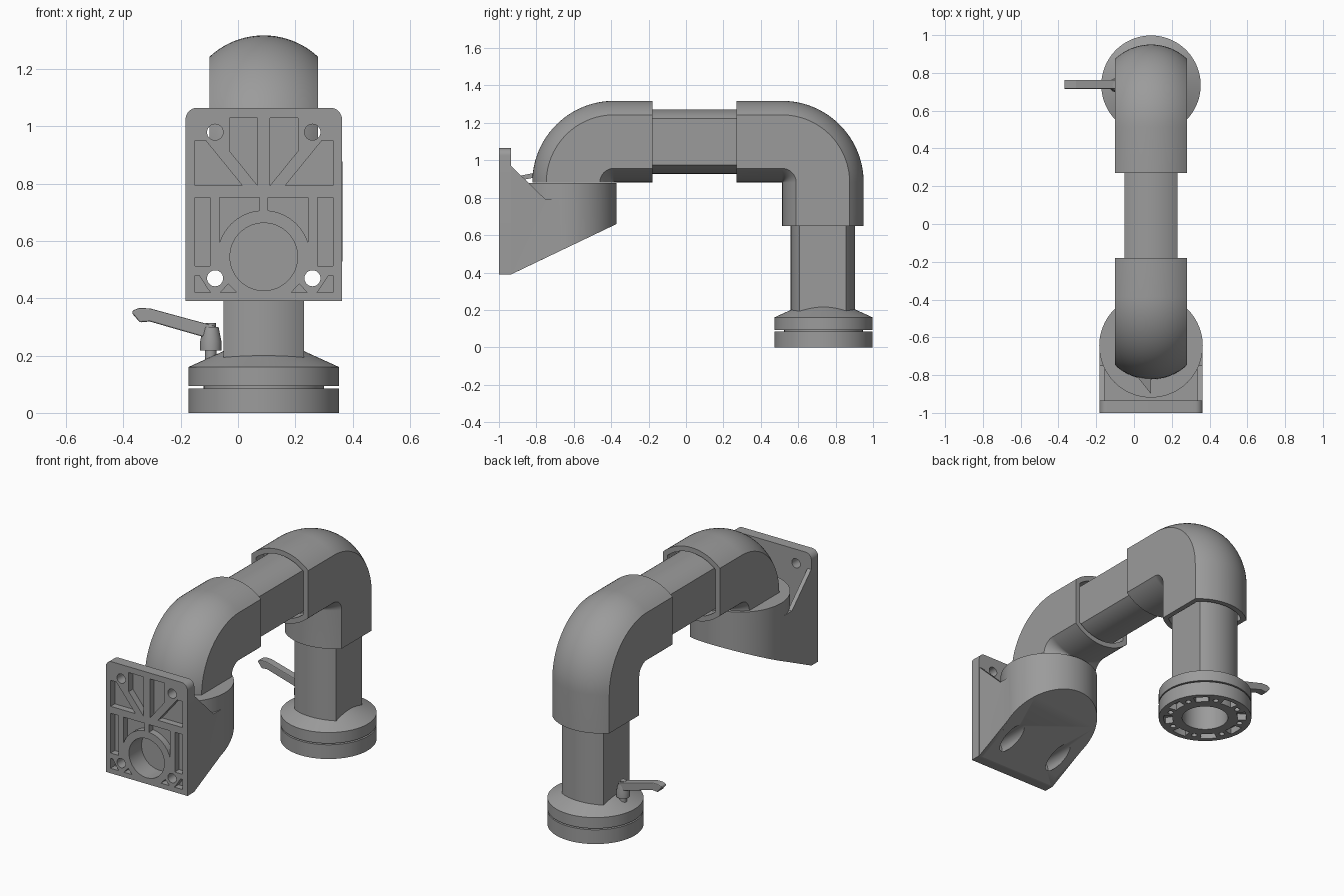
import bpy, bmesh
from math import sin, cos, pi, sqrt, asin, radians
from mathutils import Vector, Matrix

old = bpy.data.objects.get("Cube")
if old:
    bpy.data.objects.remove(old, do_unlink=True)

GREY = (0.33, 0.33, 0.33, 1)
mat = bpy.data.materials.new("mid_grey")
mat.use_nodes = True
mat.diffuse_color = GREY
bsdf = mat.node_tree.nodes["Principled BSDF"]
bsdf.inputs["Base Color"].default_value = GREY
bsdf.inputs["Roughness"].default_value = 0.6

CX = 0.09                 # centre line of the arm
BASE_Y, HUB_Y = 0.735, -0.645
ARM_Z = 1.1


def finish(name, bm):
    bmesh.ops.recalc_face_normals(bm, faces=bm.faces[:])
    me = bpy.data.meshes.new(name)
    bm.to_mesh(me)
    bm.free()
    ob = bpy.data.objects.new(name, me)
    bpy.context.collection.objects.link(ob)
    me.materials.append(mat)
    return ob


def smooth(ob, angle=30):
    bpy.ops.object.select_all(action='DESELECT')
    ob.select_set(True)
    bpy.context.view_layer.objects.active = ob
    bpy.ops.object.shade_smooth_by_angle(angle=radians(angle))


def boolean(ob, tool, operation):
    mod = ob.modifiers.new("cut", 'BOOLEAN')
    mod.operation, mod.object, mod.solver = operation, tool, 'EXACT'
    dg = bpy.context.evaluated_depsgraph_get()
    me = bpy.data.meshes.new_from_object(ob.evaluated_get(dg))
    ob.modifiers.clear()
    ob.data = me
    bpy.data.objects.remove(tool, do_unlink=True)


def prism(bm, pts, a, b, place):
    """Extrude a 2D outline from depth a to b; place(u, v, d) gives the position."""
    lo = [bm.verts.new(place(u, v, a)) for u, v in pts]
    hi = [bm.verts.new(place(u, v, b)) for u, v in pts]
    bm.faces.new(lo)
    bm.faces.new(hi)
    n = len(pts)
    for i in range(n):
        j = (i + 1) % n
        bm.faces.new((lo[i], lo[j], hi[j], hi[i]))


def along_y(u, v, d): return (CX + u, d, v)
def along_x(u, v, d): return (CX + d, u, v)
def along_z(u, v, d): return (CX + u, BASE_Y + v, d)


def arc(cu, cv, r, a0, a1, n):
    return [(cu + r * cos(a0 + (a1 - a0) * i / n), cv + r * sin(a0 + (a1 - a0) * i / n))
            for i in range(n + 1)]


def circle(cu, cv, r, n=48):
    return arc(cu, cv, r, 0, 2 * pi, n)[:-1]


def lathe(name, profile, x, y, n=96):
    """Closed turned part from (radius, height) pairs."""
    bm = bmesh.new()
    rings = [[bm.verts.new((x + u, y + v, z)) for u, v in circle(0, 0, r, n)] for r, z in profile]
    for a, b in zip(rings, rings[1:]):
        for i in range(n):
            bm.faces.new((a[i], a[i - 1], b[i - 1], b[i]))
    bm.faces.new(rings[0])
    bm.faces.new(rings[-1])
    return finish(name, bm)


# --- Arm tubing: flat sides with arched top and bottom ---
def barrel(half_w, half_h, rise, n=20):
    r = (half_w ** 2 + rise ** 2) / (2 * rise)
    a = asin(half_w / r)
    top = arc(0, half_h - r, r, pi / 2 - a, pi / 2 + a, n)
    return top + [(-u, -v) for u, v in top]


OUTER = barrel(0.19, 0.218, 0.075)
INNER = barrel(0.16, 0.188, 0.06)
PIPE = barrel(0.14, 0.172, 0.048)


def sweep(name, frames):
    """Each frame: (y, z, normal_y, normal_z, profile)."""
    bm = bmesh.new()
    rings = [[bm.verts.new((CX + u, y + v * ny, z + v * nz)) for u, v in prof]
             for y, z, ny, nz, prof in frames]
    n = len(rings[0])
    for a, b in zip(rings, rings[1:]):
        for i in range(n):
            bm.faces.new((a[i], a[i - 1], b[i - 1], b[i]))
    bm.faces.new(rings[0])
    bm.faces.new(rings[-1])
    ob = finish(name, bm)
    smooth(ob)
    return ob


def elbow(name, side, mouth_y, bend_y, end_z):
    R = 0.219
    cz, deep = ARM_Z - R, 0.08
    fr = [(mouth_y + side * deep, ARM_Z, 0, 1, INNER), (mouth_y, ARM_Z, 0, 1, INNER),
          (mouth_y, ARM_Z, 0, 1, OUTER)]
    for i in range(25):
        t = pi / 2 * i / 24
        s, c = side * sin(t), cos(t)
        fr.append((bend_y + R * s, cz + R * c, s, c, OUTER))
    if end_z < cz - 0.05:
        y = bend_y + side * R
        fr += [(y, end_z, side, 0, OUTER), (y, end_z, side, 0, INNER),
               (y, end_z + deep, side, 0, INNER)]
    return sweep(name, fr)


elbow("rear_elbow", 1, 0.27, 0.513, 0.65)
elbow("front_elbow", -1, -0.18, -0.385, ARM_Z)
sweep("horizontal_tube", [(y, ARM_Z, 0, 1, PIPE) for y in (-0.3, 0.4)])
sweep("vertical_tube", [(0.732, z, 1, 0, PIPE) for z in (0.19, 0.78)])

# --- Wall bracket: plate, round hub and side gussets ---
bm = bmesh.new()
plate = [(-0.273, 0.39), (0.273, 0.39)]
plate += arc(0.233, 1.025, 0.04, 0, pi / 2, 8) + arc(-0.233, 1.025, 0.04, pi / 2, pi, 8)
prism(bm, plate, -1.0, -0.935, along_y)
bracket = finish("wall_bracket", bm)

bm = bmesh.new()
prism(bm, circle(0, HUB_Y - BASE_Y, 0.274, 96), 0.2, 0.878, along_z)
cut = bmesh.ops.bisect_plane(bm, geom=bm.verts[:] + bm.edges[:] + bm.faces[:],
                             plane_co=(0, -0.935, 0.39), plane_no=(0, -0.478, 1),
                             clear_inner=True)
bmesh.ops.holes_fill(bm, edges=[e for e in bm.edges if e.is_boundary])
hub = finish("hub", bm)

bm = bmesh.new()
low = [(-0.95, 0.39), (-0.935, 0.39), (HUB_Y, 0.529)]
prism(bm, low + [(HUB_Y, 0.7), (-0.95, 0.7)], -0.26, 0.26, along_x)
fill = finish("fill", bm)
boolean(bracket, hub, 'UNION')
boolean(bracket, fill, 'UNION')
for s in (-1, 1):
    bm = bmesh.new()
    gusset = low + [(HUB_Y, 0.79), (-0.75, 0.79), (-0.935, 0.97), (-0.95, 0.97)]
    prism(bm, gusset, s * 0.247, s * 0.272, along_x)
    boolean(bracket, finish("gusset", bm), 'UNION')

# pockets, bore and screw holes in the plate
pockets = [
    [(0.022, 1.03), (0.12, 1.03), (0.12, 0.915), (0.022, 0.794)],
    [(0.241, 0.951), (0.203, 0.951), (0.075, 0.794), (0.241, 0.794)],
    [(0.188, 0.752), (0.241, 0.752), (0.241, 0.512), (0.188, 0.512)],
    [(0.155, 0.752), (0.015, 0.752)] + arc(0, 0.545, 0.162, 1.477, 0.295, 16),
    [(0.241, 0.42), (0.185, 0.42), (0.195, 0.432), (0.226, 0.48), (0.241, 0.48)],
    [(0.095, 0.42), (0.152, 0.42), (0.124, 0.45)],
]
bm = bmesh.new()
for s in (-1, 1):
    for p in pockets:
        prism(bm, [(s * u, v) for u, v in p], -1.05, -0.96, along_y)
prism(bm, circle(0, 0.545, 0.118, 64), -1.05, -0.88, along_y)
boolean(bracket, finish("pocket_cutter", bm), 'DIFFERENCE')
for r, start, zs in ((0.028, -1.05, (0.47, 0.98)), (0.045, -0.91, (0.47,))):
    bm = bmesh.new()
    for s in (-1, 1):
        for z in zs:
            prism(bm, circle(s * 0.17, z, r, 32), start, -0.6, along_y)
    boolean(bracket, finish("screw_cutter", bm), 'DIFFERENCE')
smooth(bracket)

# small pointer tab in front of the elbow
bm = bmesh.new()
prism(bm, [(-0.08, -0.8), (0, -0.9), (0, -0.8)], 0.9, 0.925,
      lambda u, v, d: (CX + u, v, d + 0.2 * (v + 0.85)))
finish("pointer_tab", bm)

# --- Round swivel base ---
foot = lathe("base_ring", [(0.263, 0), (0.263, 0.086), (0.21, 0.086), (0.21, 0.094),
                           (0.263, 0.094), (0.263, 0.16), (0.12, 0.225)], CX, BASE_Y)
bm = bmesh.new()
prism(bm, circle(0, 0, 0.13, 64), -0.05, 0.17, along_z)
for i in range(8):
    a = 2 * pi * i / 8
    slot = arc(0, 0, 0.235, a - 0.2, a + 0.2, 6) + arc(0, 0, 0.185, a + 0.2, a - 0.2, 6)
    prism(bm, slot, -0.05, 0.04, along_z)
    b = a + pi / 8
    prism(bm, circle(0.205 * cos(b), 0.205 * sin(b), 0.016, 16), -0.05, 0.04, along_z)
boolean(foot, finish("base_cutter", bm), 'DIFFERENCE')
smooth(foot, 20)

# --- Clamping lever ---
hub = lathe("lever_hub", [(0.02, 0.17), (0.02, 0.217), (0.037, 0.217), (0.037, 0.25),
                          (0.027, 0.3), (0.018, 0.3), (0.018, 0.313)], -0.095, BASE_Y, 32)
smooth(hub)
bm = bmesh.new()
handle = [(-0.08, 0.303), (-0.113, 0.312), (-0.308, 0.365), (-0.345, 0.366), (-0.368, 0.358),
          (-0.37, 0.348), (-0.343, 0.316), (-0.308, 0.319), (-0.127, 0.267), (-0.08, 0.262)]
prism(bm, [(x - CX, z) for x, z in handle], 0.715, 0.763, along_y)
lever = finish("lever_handle", bm)
bev = lever.modifiers.new("soft_edges", 'BEVEL')
bev.width, bev.segments = 0.005, 2
